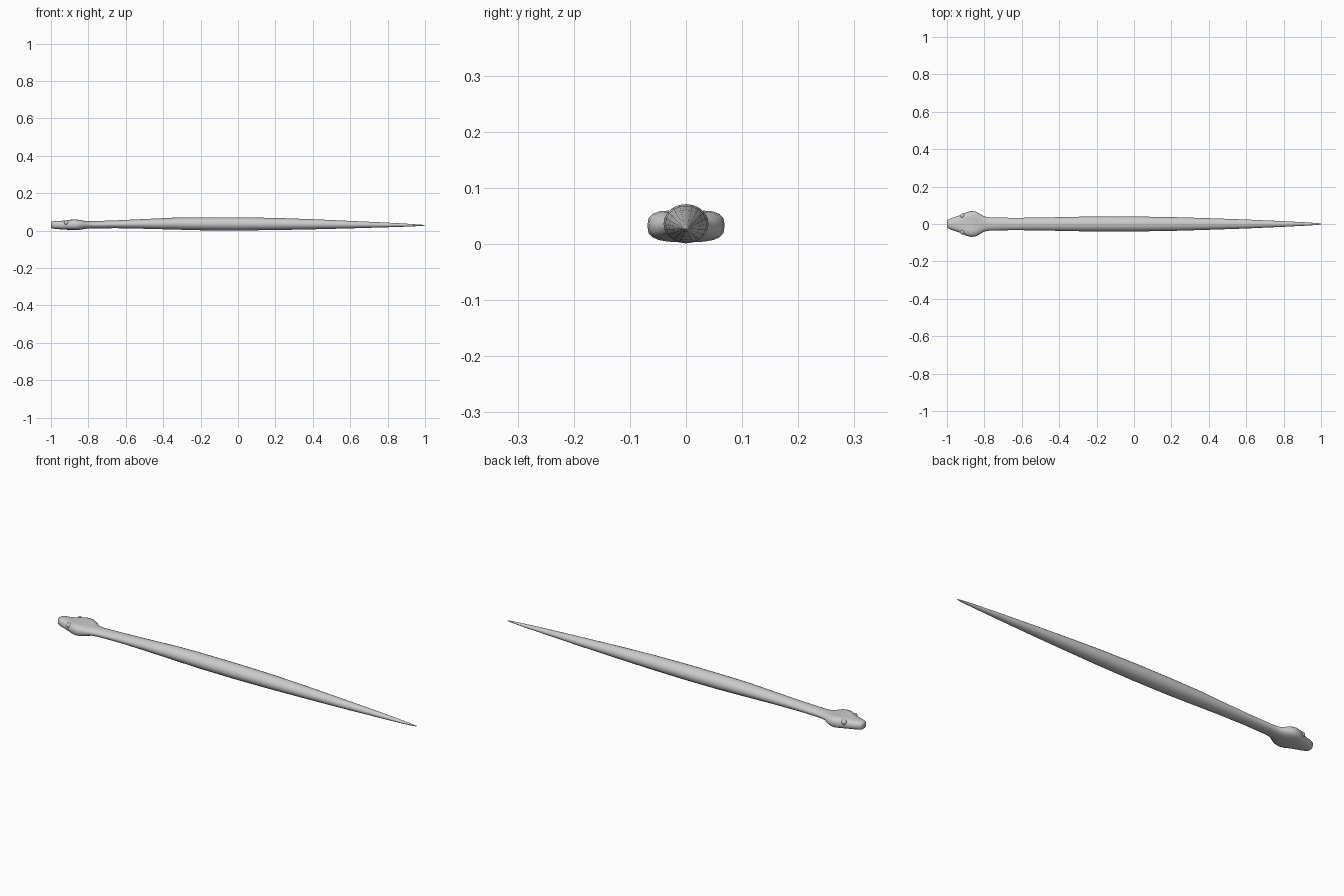
import bpy, bmesh, math

SIDES = 20

# Stations: x, half width, bottom z, top z, squareness exponent, groove depth on the crown
STATIONS = [
    (-1.0, 0.015, 0.018, 0.046, 2.3, 0),
    (-0.993, 0.024, 0.012, 0.051, 2.4, 0),
    (-0.975, 0.032, 0.009, 0.053, 2.5, 0),
    (-0.95, 0.040, 0.007, 0.053, 2.6, 0.001),
    (-0.92, 0.050, 0.005, 0.057, 2.8, 0.004),
    (-0.895, 0.063, 0.004, 0.061, 3.0, 0.007),
    (-0.87, 0.069, 0.003, 0.062, 3.0, 0.008),
    (-0.845, 0.066, 0.005, 0.060, 2.8, 0.006),
    (-0.82, 0.052, 0.009, 0.054, 2.4, 0.002),
    (-0.80, 0.040, 0.011, 0.051, 2.1, 0),
    (-0.77, 0.035, 0.012, 0.051, 2, 0),
    (-0.65, 0.033, 0.013, 0.055, 2, 0),
    (-0.50, 0.034, 0.010, 0.062, 2, 0),
    (-0.35, 0.038, 0.006, 0.069, 2, 0),
    (-0.20, 0.040, 0.002, 0.071, 2, 0),
    (0.00, 0.040, 0.001, 0.071, 2, 0),
    (0.20, 0.037, 0.003, 0.068, 2, 0),
    (0.40, 0.031, 0.007, 0.061, 2, 0),
    (0.60, 0.024, 0.012, 0.052, 2, 0),
    (0.80, 0.015, 0.018, 0.043, 2, 0),
    (0.92, 0.009, 0.022, 0.036, 2, 0),
    (0.98, 0.005, 0.025, 0.032, 2, 0),
    (1.0, 0.002, 0.027, 0.030, 2, 0),
]


def smooth(obj):
    for p in obj.data.polygons:
        p.use_smooth = True


def ring(bm, x, w, z0, z1, n, groove):
    verts = []
    for i in range(SIDES):
        a = 2 * math.pi * i / SIDES
        c, s = math.cos(a), math.sin(a)
        y = w * math.copysign(abs(c) ** (2 / n), c)
        z = (z0 + z1) / 2 + (z1 - z0) / 2 * math.copysign(abs(s) ** (2 / n), s)
        if s > 0:
            z -= groove * math.exp(-(y / 0.025) ** 2)
        verts.append(bm.verts.new((x, y, z)))
    return verts


# Body with head and tail, lofted through the stations
bm = bmesh.new()
rings = [ring(bm, *s) for s in STATIONS]
for a, b in zip(rings, rings[1:]):
    for i in range(SIDES):
        j = (i + 1) % SIDES
        bm.faces.new((a[i], a[j], b[j], b[i]))
bm.faces.new(rings[0])
bm.faces.new(rings[-1])
bmesh.ops.recalc_face_normals(bm, faces=bm.faces)
mesh = bpy.data.meshes.new("snake_body")
bm.to_mesh(mesh)
bm.free()
body = bpy.data.objects.new("snake_body", mesh)
bpy.context.collection.objects.link(body)
smooth(body)

# Eyes
for side, name in ((-1, "eye_front"), (1, "eye_back")):
    bpy.ops.mesh.primitive_uv_sphere_add(segments=16, ring_count=10, radius=0.013,
                                         location=(-0.917, side * 0.043, 0.043))
    eye = bpy.context.object
    eye.name = name
    smooth(eye)
